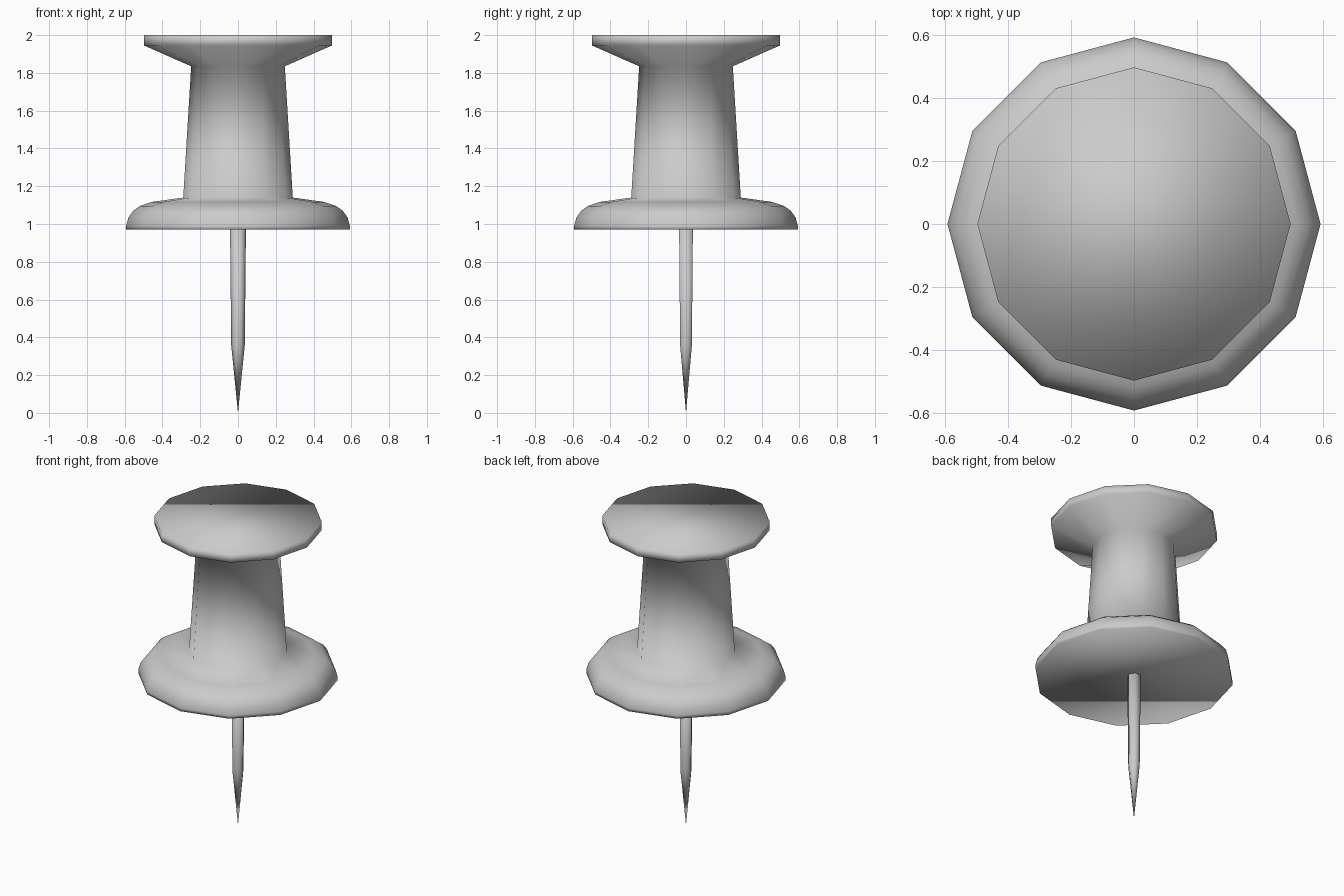
import bpy, bmesh
from math import cos, sin, tau

if "Cube" in bpy.data.objects:
    bpy.data.objects.remove(bpy.data.objects["Cube"])


def lathe(name, profile, sides):
    """Revolve (radius, z) points around z; radius 0 makes a pole, open ends get flat caps."""
    bm = bmesh.new()
    rings = []
    for r, z in profile:
        if r == 0:
            rings.append([bm.verts.new((0, 0, z))] * sides)
        else:
            rings.append([bm.verts.new((r * cos(tau * i / sides), r * sin(tau * i / sides), z))
                          for i in range(sides)])
    for a, b in zip(rings, rings[1:]):
        for i in range(sides):
            j = (i + 1) % sides
            corners = list(dict.fromkeys((a[i], a[j], b[j], b[i])))
            bm.faces.new(corners)
    if profile[0][0] > 0:
        bm.faces.new(rings[0][::-1])
    if profile[-1][0] > 0:
        bm.faces.new(rings[-1])
    bmesh.ops.recalc_face_normals(bm, faces=bm.faces)
    for f in bm.faces:
        f.smooth = True
    mesh = bpy.data.meshes.new(name)
    bm.to_mesh(mesh)
    bm.free()
    obj = bpy.data.objects.new(name, mesh)
    bpy.context.collection.objects.link(obj)
    return obj


# Handle: rounded base flange, tapered grip and flared head
lathe("handle", [(0.592, 0.97), (0.592, 0.99), (0.58, 1.035), (0.555, 1.07),
                 (0.52, 1.095), (0.455, 1.117), (0.29, 1.14),
                 (0.248, 1.835), (0.497, 1.945), (0.497, 2.0)], 12)

# Needle: six-sided pin with a long point
lathe("needle", [(0, 0), (0.036, 0.36), (0.042, 0.97)], 6)
